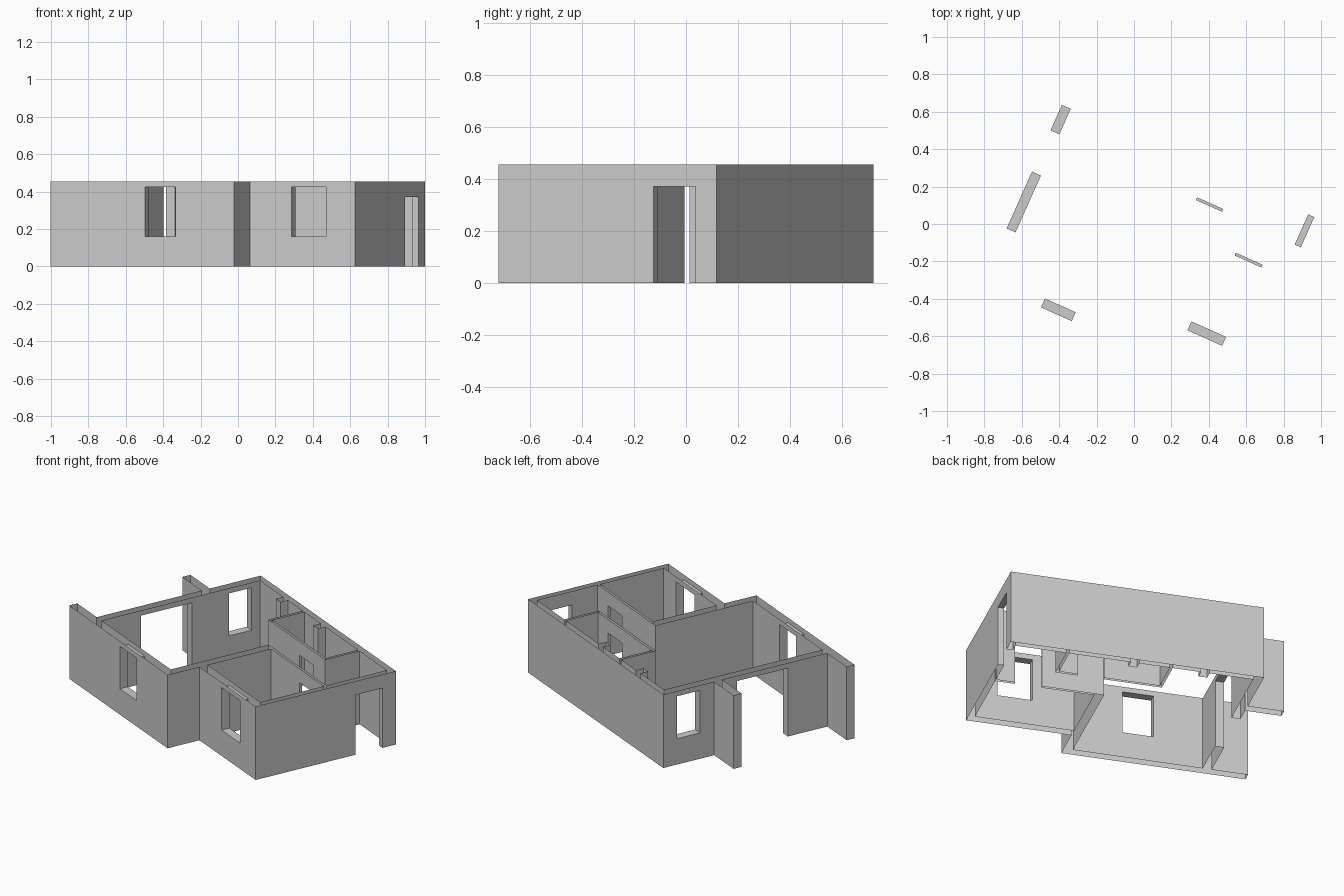
import bpy, bmesh, math
from mathutils import Matrix

cube = bpy.data.objects.get("Cube")
if cube:
    bpy.data.objects.remove(cube, do_unlink=True)

H = 0.455            # wall height
TURN = Matrix.Rotation(math.radians(-24.1), 4, 'Z')

plaster = bpy.data.materials.new("grey_plaster")
plaster.use_nodes = True
plaster.diffuse_color = (0.6, 0.6, 0.6, 1)
plaster.node_tree.nodes["Principled BSDF"].inputs["Base Color"].default_value = (0.6, 0.6, 0.6, 1)


def inside(p, boxes):
    return any(all(b[2 * i] < p[i] < b[2 * i + 1] for i in range(3)) for b in boxes)


def build_walls(name, plan, openings):
    """Merge wall strips (x0, x1, y0, y1), cut openings, leave tops and undersides open."""
    solids = [(*w, 0, H) for w in plan]
    cuts = sorted
    axes = [cuts({v for b in solids + openings for v in b[2 * i:2 * i + 2]}) for i in range(3)]
    sizes = [len(a) - 1 for a in axes]

    def solid(c):
        if any(not 0 <= c[i] < sizes[i] for i in range(3)):
            return False
        p = [(axes[i][c[i]] + axes[i][c[i] + 1]) / 2 for i in range(3)]
        return inside(p, solids) and not inside(p, openings)

    bm = bmesh.new()
    for i in range(sizes[0]):
        for j in range(sizes[1]):
            for k in range(sizes[2]):
                cell = (i, j, k)
                if not solid(cell):
                    continue
                for axis in range(3):
                    for side in (0, 1):
                        near = list(cell)
                        near[axis] += 2 * side - 1
                        open_end = axis == 2 and not 0 <= near[2] < sizes[2]
                        if open_end or solid(near):
                            continue
                        u, v = (axis + 1) % 3, (axis + 2) % 3
                        ring = []
                        for du, dv in ((0, 0), (1, 0), (1, 1), (0, 1)):
                            c = list(cell)
                            c[axis] += side
                            c[u] += du
                            c[v] += dv
                            ring.append(bm.verts.new([axes[n][c[n]] for n in range(3)]))
                        bm.faces.new(ring if side else ring[::-1])
    bmesh.ops.remove_doubles(bm, verts=bm.verts[:], dist=1e-5)
    bmesh.ops.dissolve_limit(bm, angle_limit=0.01, verts=bm.verts[:], edges=bm.edges[:])
    bm.transform(TURN)
    mesh = bpy.data.meshes.new(name)
    bm.to_mesh(mesh)
    bm.free()
    mesh.materials.append(plaster)
    obj = bpy.data.objects.new(name, mesh)
    bpy.context.collection.objects.link(obj)
    return obj


# Wall lines of the plan
LEFT, RIGHT, BACK = -0.612, 0.865, 0.515
FRONT, PORCH, STEP = -0.61, -0.402, 0.25
T = 0.052            # thick walls
THIN = 0.036         # right and back walls
P = 0.016            # partitions
FIN = -0.824         # outer end of the terrace walls
HALL, BATH = 0.066, 0.252

outer = [
    (FIN, STEP, FRONT, FRONT + T),               # long front wall with terrace fin
    (STEP - T, STEP, FRONT, HALL + P),           # step and room divider
    (STEP - T, RIGHT, PORCH, PORCH + T),         # set-back front wall
    (RIGHT - THIN, RIGHT, PORCH, BACK),          # right wall
    (LEFT, RIGHT, BACK - THIN, BACK),            # back wall
    (LEFT, LEFT + T, FRONT, BACK),               # left wall
    (FIN, LEFT + T, 0.13, 0.13 + T),             # second terrace fin
    # partitions
    (STEP - T, RIGHT, HALL, HALL + P),
    (-0.09, 0.53, BATH, BATH + P),
    (-0.09, -0.09 + P, BATH, BACK),
    (0.53 - P, 0.53, BATH, BACK),
]
# small piers on the back wall
outer += [(x - 0.025, x + 0.025, BACK - 0.085, BACK) for x in (-0.28, 0.13)]

SILL, HEAD, DOOR = 0.16, 0.423, 0.37
openings = [
    (-0.272, -0.092, FRONT, FRONT + T, SILL, HEAD),      # front window
    (0.493, 0.696, PORCH, PORCH + T, SILL, HEAD),        # set-back front window
    (LEFT, LEFT + T, 0.275, 0.424, SILL, HEAD),          # left window
    (LEFT, LEFT + T, -0.30, 0.033, 0, HEAD),             # terrace opening
    (RIGHT - THIN, RIGHT, 0.25, 0.427, 0, DOOR),         # entrance
    (0.56, 0.717, HALL, HALL + P, 0, DOOR),              # room door
    (0.25, 0.403, BATH, BATH + P, 0, DOOR),              # bath door
]
build_walls("house_walls", outer, openings)
